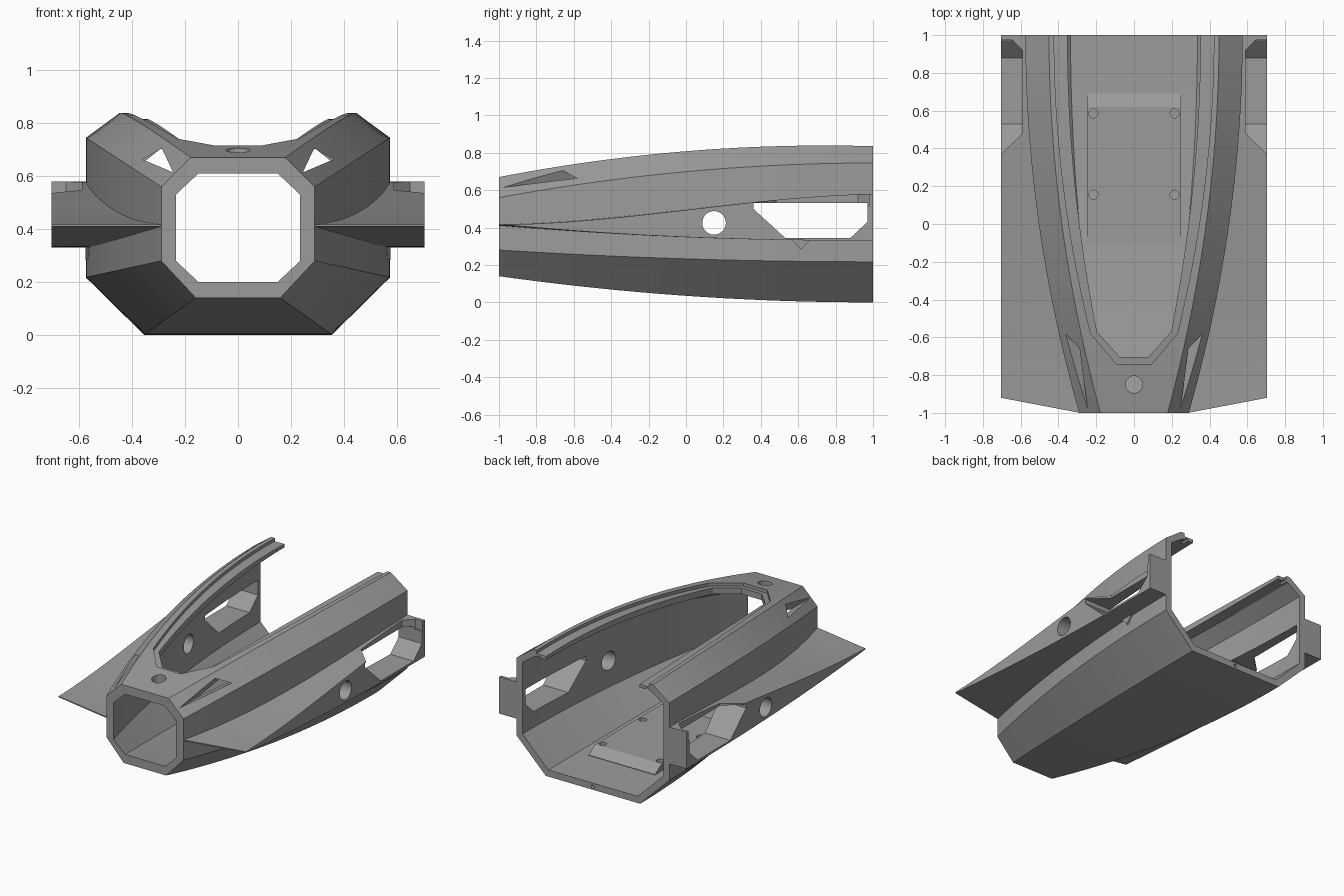
import bpy, bmesh, math

if "Cube" in bpy.data.objects:
    bpy.data.objects.remove(bpy.data.objects["Cube"])

grey = bpy.data.materials.new("hull grey")
grey.diffuse_color = (0.33, 0.33, 0.33, 1)
grey.use_nodes = True
grey.node_tree.nodes["Principled BSDF"].inputs["Base Color"].default_value = grey.diffuse_color


def loft(name, rings):
    """Closed solid skinned over rings that have equal point counts."""
    bm = bmesh.new()
    rows = [[bm.verts.new(p) for p in r] for r in rings]
    n = len(rows[0])
    for a, b in zip(rows, rows[1:]):
        for i in range(n):
            j = (i + 1) % n
            bm.faces.new((a[i], a[j], b[j], b[i]))
    bm.faces.new(rows[0])
    bm.faces.new(rows[-1])
    bmesh.ops.recalc_face_normals(bm, faces=bm.faces)
    me = bpy.data.meshes.new(name)
    bm.to_mesh(me)
    bm.free()
    ob = bpy.data.objects.new(name, me)
    bpy.context.collection.objects.link(ob)
    me.materials.append(grey)
    return ob


def prism(name, poly, axis, lo, hi):
    """Polygon extruded along an axis: x takes (y,z), y takes (x,z), z takes (x,y)."""
    def put(p, d):
        q = list(p)
        q.insert(axis, d)
        return q
    return loft(name, [[put(p, d) for p in poly] for d in (lo, hi)])


def circle(cx, cy, r, n=32):
    return [(cx + r * math.cos(2 * math.pi * i / n),
             cy + r * math.sin(2 * math.pi * i / n)) for i in range(n)]


def combine(ob, other, op="DIFFERENCE"):
    m = ob.modifiers.new("cut", "BOOLEAN")
    m.operation, m.solver, m.object = op, "EXACT", other
    bpy.context.view_layer.objects.active = ob
    bpy.ops.object.modifier_apply(modifier=m.name)
    bpy.data.objects.remove(other)


def bend(rear, front, y):
    """Value along the hull, levelling out towards the rear."""
    return rear + (front - rear) * ((1 - y) / 2) ** 2


def top_z(y):
    return 0.808 + 0.0825 * y - 0.0555 * y * y


def mirrored(half, y):
    return [(x, y, z) for x, z in half] + [(-x, y, z) for x, z in reversed(half)]


def outer_ring(y):
    return mirrored([(bend(.355, .16, y), bend(0, .14, y)),
                     (bend(.575, .29, y), bend(.217, .28, y)),
                     (bend(.575, .29, y), bend(.745, .56, y)),
                     (bend(.45, .178, y), top_z(y))], y)


def inner_ring(y):
    return mirrored([(bend(.336, .15, y), bend(.045, .2, y)),
                     (bend(.53, .235, y), bend(.238, .28, y)),
                     (bend(.53, .235, y), bend(.725, .53, y)),
                     (bend(.435, .15, y), bend(.79, .61, y))], y)


def steps(a, b, n):
    return [a + (b - a) * i / n for i in range(n + 1)]


# Faceted hull shell
hull = loft("hull", [outer_ring(y) for y in steps(-1, 1, 28)])


# Side wings: thin at the nose, deep at the rear
def wing_ring(s, y):
    t = (y + 1) / 2
    hi = .417 + .163 * t * t * (3 - 2 * t) * .75 + .163 * t * .25
    lo = .33 + .08 * (1 - t) ** 2.2
    yo = y + .08 * (1 - t)
    return [(s * .285, y, lo), (s * .705, yo, lo), (s * .705, yo, hi), (s * .285, y, hi)]


for s in (1, -1):
    combine(hull, loft("wing", [wing_ring(s, y) for y in steps(-1, 1, 24)]), "UNION")

# Small gussets below the wings
for s in (1, -1):
    combine(hull, prism("gusset", [(.56, .34), (.67, .34), (.615, .283)], 0,
                        *sorted((s * .54, s * .577))), "UNION")

# Hollow interior
combine(hull, loft("interior", [inner_ring(y) for y in steps(-1.02, 1.02, 28)]))


# Cockpit opening with a recessed ledge around it
def opening(tip, shoulder, rear, front, floor):
    rows = [tip] + [(bend(rear, front, y), y) for y in steps(shoulder, 1.03, 24)]
    return loft("opening", [[(-w, y, floor(y)), (w, y, floor(y)), (w, y, 1.1), (-w, y, 1.1)]
                            for w, y in rows])


combine(hull, opening((.09, -.745), -.58, .423, .113, lambda y: top_z(y) - .022))
combine(hull, opening((.075, -.705), -.57, .352, .099, lambda y: .5))

# Side windows and round ports through both walls
combine(hull, prism("window", [(.36, .53), (.97, .53), (.97, .43), (.88, .345),
                               (.53, .345), (.36, .50)], 0, -.8, .8))
combine(hull, prism("port", circle(.15, .425, .063), 0, -.8, .8))

# Wing recesses above the windows, and slits in the upper nose facets
for s in (1, -1):
    recess = [(.75, .327), (.59, .48), (.59, .92), (.65, .978), (.75, .978)]
    combine(hull, prism("recess", [(s * x, y) for x, y in recess], 2, .515, .7))
    slit = [(.245, .614), (.288, .705), (.361, .663)]
    combine(hull, prism("slit", [(s * x, z) for x, z in slit], 1, -1.05, -.4))

# Nose hole and rear fixing holes
combine(hull, prism("nose_hole", circle(0, -.85, .045), 2, .5, .9))
for x, z in ((0, .022), (.405, .79), (-.405, .79)):
    combine(hull, prism("fixing_hole", circle(x, z, .012, 16), 1, .95, 1.05))

# Level mounting plate on the floor, with four blind holes
plate = prism("mounting_plate", [(-.1, .05), (-.1, .097), (.62, .097), (.69, .052), (.69, .03)],
              0, -.25, .25)
for x in (-.215, .215):
    for y in (.155, .585):
        combine(plate, prism("plate_hole", circle(x, y, .024, 20), 2, .06, .2))

# Keep facet edges sharp, smooth along the length
for ob in (hull, plate):
    bpy.ops.object.select_all(action="DESELECT")
    ob.select_set(True)
    bpy.context.view_layer.objects.active = ob
    bpy.ops.object.shade_smooth_by_angle(angle=math.radians(20))
